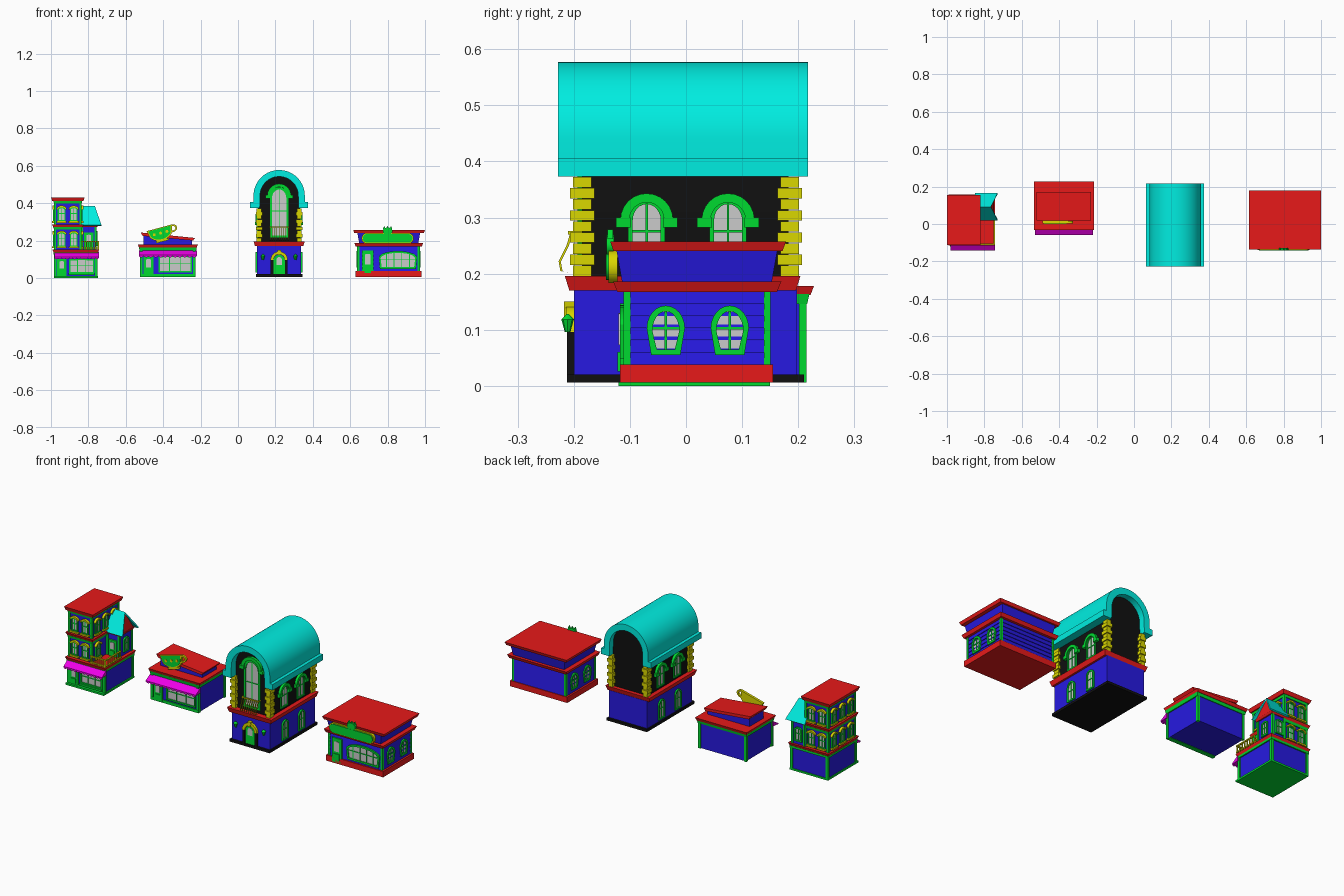
import bpy, bmesh
from math import sin, cos, pi, radians

if "Cube" in bpy.data.objects:
    bpy.data.objects.remove(bpy.data.objects["Cube"])

COL = dict(red=(.8, .01, .01, 1), blue=(.02, .01, .75, 1), green=(0, .7, .03, 1), cyan=(0, .85, .75, 1),
           yellow=(.7, .68, 0, 1), black=(.005, .005, .005, 1), magenta=(.85, 0, .8, 1))
MATS = {}
for k, c in COL.items():
    MATS[k] = bpy.data.materials.new(k)
    MATS[k].diffuse_color = c

def finish(name, bm, col):
    bmesh.ops.recalc_face_normals(bm, faces=bm.faces)
    me = bpy.data.meshes.new(name)
    bm.to_mesh(me)
    bm.free()
    if col:
        me.materials.append(MATS[col])
    ob = bpy.data.objects.new(name, me)
    bpy.context.collection.objects.link(ob)
    return ob

# Wall frames: u along the wall, v up, d outward coordinate
def at(f, u, v, d):
    return {'F': (u, -d, v), 'B': (u, d, v), 'R': (d, u, v), 'L': (-d, u, v)}[f]

def prism(name, pts, f, d0, d1, col):
    bm = bmesh.new()
    a = [bm.verts.new(at(f, u, v, d0)) for u, v in pts]
    b = [bm.verts.new(at(f, u, v, d1)) for u, v in pts]
    bm.faces.new(a)
    bm.faces.new(b)
    for i in range(len(a)):
        j = (i + 1) % len(a)
        bm.faces.new((a[i], a[j], b[j], b[i]))
    return finish(name, bm, col)

def ring(name, outer, inner, f, d0, d1, col, closed=True):
    bm = bmesh.new()
    L = [[bm.verts.new(at(f, u, v, d)) for u, v in p]
         for p, d in ((outer, d0), (outer, d1), (inner, d1), (inner, d0))]
    n = len(outer)
    for k in range(4):
        for i in range(n if closed else n - 1):
            j = (i + 1) % n
            bm.faces.new((L[k][i], L[k][j], L[(k+1) % 4][j], L[(k+1) % 4][i]))
    if not closed:
        bm.faces.new([l[0] for l in L])
        bm.faces.new([l[-1] for l in L])
    return finish(name, bm, col)

# Box whose bottom is inset by flare (cornices, parapets)
def box(name, x0, x1, y0, y1, z0, z1, col, flare=0):
    bm = bmesh.new()
    s = flare
    a = [bm.verts.new(p) for p in ((x0+s, y0+s, z0), (x1-s, y0+s, z0), (x1-s, y1-s, z0), (x0+s, y1-s, z0))]
    b = [bm.verts.new(p) for p in ((x0, y0, z1), (x1, y0, z1), (x1, y1, z1), (x0, y1, z1))]
    bm.faces.new(a)
    bm.faces.new(b)
    for i in range(4):
        bm.faces.new((a[i], a[(i+1) % 4], b[(i+1) % 4], b[i]))
    return finish(name, bm, col)

def rect(u0, u1, v0, v1):
    return [(u0, v0), (u1, v0), (u1, v1), (u0, v1)]

def arc(u, v, ru, rv, a0=0, a1=180, n=12):
    return [(u + ru*cos(radians(a0 + (a1-a0)*i/n)), v + rv*sin(radians(a0 + (a1-a0)*i/n))) for i in range(n+1)]

def arch(u, z, w, h, rise, taper=0):
    return [(u - w/2 + taper, z), (u + w/2 - taper, z)] + arc(u, z + h - rise, w/2, rise)

# Arched window: frame, glass, glazing bars
def window(name, f, u, z, w, h, d, rise, taper=0, t=.008, bars=1, col='green'):
    inner = arch(u, z + t, w - 2*t, h - 2*t, max(rise - t/2, .003), taper)
    ring(name + "_frame", arch(u, z, w, h, rise, taper), inner, f, d - .004, d + .008, col)
    prism(name + "_glass", inner, f, d - .004, d + .002, None)
    for i in range(bars):
        c = u - w/2 + w*(i+1)/(bars+1)
        prism(name + "_bar", rect(c-.002, c+.002, z + t/2, z + h - t), f, d, d + .005, col)
    prism(name + "_crossbar", rect(u-w/2+t/2+taper/2, u+w/2-t/2-taper/2, z+h*.52, z+h*.52+.004), f, d, d + .005, col)

# Half-round hood with feet
def hood(name, f, u, z, r0, r1, d, col='green', feet=.008):
    ring(name, arc(u, z, r1, r1), arc(u, z, r0, r0), f, d - .004, d + .014, col, False)
    for s in (-1, 1):
        a, b = sorted((u + s*(r0 - .002), u + s*(r1 + feet)))
        prism(name + "_foot", rect(a, b, z - .014, z + .004), f, d - .004, d + .016, col)

def posts(name, x0, x1, y0, y1, z0, z1, w, col):
    for x in (x0, x1):
        for y in (y0, y1):
            box(name, x-w, x+w, y-w, y+w, z0, z1, col)

def door(name, u, z, w, h, d):
    prism(name + "_frame", rect(u-w/2, u+w/2, z, z+h), 'F', d-.004, d+.008, 'green')
    prism(name + "_pane", arch(u, z+h*.45, w*.5, h*.42, .006), 'F', d, d+.01, None)
    prism(name + "_panel", rect(u-w*.28, u+w*.28, z+h*.1, z+h*.36), 'F', d, d+.012, 'green')

def awning(x0, x1, y, out, z0, z1):
    prism("awning", [(y+.004, z1), (y-out, z0+.012), (y-out, z0+.007), (y+.004, z0+.01)], 'R', x0, x1, 'magenta')
    n = 12
    w = (x1-x0)/n
    for i in range(n):
        prism("awning_scallop", arc(x0+w*(i+.5), z0+.009, w/2, .009, 180, 360, 6), 'F', out-y-.003, out-y, 'magenta')

# ---------- Townhouse ----------
box("townhouse_base", -.985, -.748, -.12, .15, 0, .01, 'green')
box("townhouse_ground_floor", -.98, -.755, -.1, .145, .01, .142, 'blue')
posts("townhouse_ground_post", -.978, -.757, -.1, .143, .008, .142, .007, 'green')
box("townhouse_ground_band", -.987, -.748, -.109, .152, .125, .137, 'green')
box("townhouse_ledge", -.992, -.742, -.115, .157, .137, .152, 'red', .006)
door("townhouse_door", -.942, .01, .052, .092, .1)
window("shop_window", 'F', -.836, .025, .135, .078, .1, .004, bars=2)
box("shop_sill", -.905, -.767, -.115, -.098, .016, .026, 'green')
awning(-.982, -.744, -.105, .037, .1, .14)
for z0, z1 in ((.152, .272), (.287, .412)):
    box("townhouse_floor", -.98, -.84, -.095, .14, z0, z1, 'blue')
    posts("townhouse_post", -.978, -.842, -.093, .138, z0, z1, .006, 'green')
    box("townhouse_band", -.987, -.833, -.102, .147, z1-.014, z1, 'green', .003)
    walls = [('F', u, .095) for u in (-.943, -.878)] + [('B', u, .14) for u in (-.943, -.878)]
    walls += [('L', u, .98) for u in (-.05, .022, .095)]
    walls += [('R', u, -.84) for u in ((-.045,) if z0 < .2 else (-.05, .022, .095))]
    for f, u, d in walls:
        window("townhouse_window", f, u, z0+.016, .042, .076, d, .012, t=.006)
        ring("window_cap", arc(u, z0+.08, .027, .02), arc(u, z0+.08, .02, .011), f, d-.003, d+.013, 'yellow', False)
        prism("window_sill", rect(u-.027, u+.027, z0+.008, z0+.017), f, d-.003, d+.014, 'yellow')
box("townhouse_cornice", -.995, -.825, -.108, .153, .271, .287, 'red', .007)
box("townhouse_roof", -1, -.82, -.113, .156, .411, .431, 'red', .007)

# Side wing with gable and balcony
box("wing_wall", -.842, -.76, .035, .145, .152, .28, 'blue')
posts("wing_post", -.834, -.762, .037, .143, .152, .28, .006, 'green')
door("wing_door", -.798, .153, .05, .09, -.035)
window("wing_window", 'R', .09, .17, .045, .08, -.76, .012)
window("wing_rear_window", 'B', -.8, .17, .045, .08, .145, .012)
box("wing_cornice", -.845, -.748, .026, .154, .272, .284, 'red', .005)
bm = bmesh.new()
gv = [bm.verts.new(p) for p in ((-.75, .03, .28), (-.75, .15, .28), (-.765, .092, .376),
                                (-.85, .03, .28), (-.85, .15, .28), (-.85, .092, .376))]
for q in ((0, 1, 2), (3, 4, 5), (0, 1, 4, 3), (1, 2, 5, 4), (2, 0, 3, 5)):
    bm.faces.new([gv[i] for i in q])
finish("wing_gable", bm, 'red')
for eave in (.02, .165):
    bm = bmesh.new()
    o = .007 if eave < .09 else -.007
    q = [[bm.verts.new(p) for p in ((-.85, .092, .385-k), (-.765, .092, .385-k), (-.73, eave+o*h, .282-h*.004), (-.85, eave+o*h, .282-h*.004))]
         for k, h in ((0, 0), (.012, 1))]
    bm.faces.new(q[0])
    bm.faces.new(q[1])
    for i in range(4):
        bm.faces.new((q[0][i], q[0][(i+1) % 4], q[1][(i+1) % 4], q[1][i]))
    finish("wing_roof_slope", bm, 'cyan')
for z in (.158, .192):
    box("balcony_rail_front", -.84, -.742, -.112, -.104, z, z+.006, 'yellow')
    box("balcony_rail_side", -.75, -.742, -.112, .03, z, z+.006, 'yellow')
for i in range(8):
    box("balcony_baluster", -.748, -.744, -.108+i*.019, -.104+i*.019, .152, .194, 'yellow')
    box("balcony_baluster", -.836+i*.012, -.832+i*.012, -.11, -.106, .152, .194, 'yellow')

# ---------- Cafe with cup sign ----------
box("cafe_wall", -.52, -.23, -.02, .212, .008, .15, 'blue')
posts("cafe_post", -.517, -.233, -.018, .208, .006, .15, .007, 'green')
box("cafe_plinth", -.52, -.23, -.026, 0, .006, .022, 'green')
box("cafe_band", -.53, -.22, -.027, .22, .146, .164, 'green', .004)
box("cafe_cornice", -.535, -.215, -.032, .228, .162, .178, 'red', .006)
awning(-.53, -.22, -.02, .04, .11, .148)
door("cafe_door", -.478, .01, .055, .105, .02)
window("cafe_window", 'F', -.336, .03, .18, .09, .02, .004, bars=2)
prism("cafe_attic", [(-.505, .177), (-.245, .177), (-.245, .207), (-.505, .227)], 'F', -.158, -.034, 'blue')
prism("cafe_attic_roof", [(-.51, .225), (-.24, .2), (-.23, .214), (-.52, .243)], 'F', -.172, -.02, 'red')
def tilt(pts):
    a = radians(15)
    return [(-.415 + u*cos(a) - v*sin(a), .243 + u*sin(a) + v*cos(a)) for u, v in pts]
cup = [(-.07, .026), (.07, .026)] + arc(0, 0, .064, .043, 0, -180, 12)
prism("cup_sign", tilt(cup), 'F', -.018, -.004, 'yellow')
prism("cup_face", tilt([(u*.88, v*.84) for u, v in cup]), 'F', -.006, -.001, 'green')
ring("cup_handle", tilt(arc(.066, .005, .028, .021, -100, 100)), tilt(arc(.066, .005, .018, .012, -100, 100)), 'F', -.016, -.004, 'yellow', False)
prism("cup_saucer", tilt(rect(-.035, .035, -.05, -.04)), 'F', -.018, -.004, 'yellow')
for u in (-.035, 0, .035):
    prism("cup_dot", tilt(arc(u, -.003, .008, .008, 0, 330, 11)), 'F', -.002, .001, 'yellow')

# ---------- Tower with barrel roof ----------
X = .22
box("tower_base", X-.125, X+.125, -.212, .21, .006, .02, 'black')
box("tower_lower_wall", X-.118, X+.118, -.2, .198, .02, .172, 'blue')
box("tower_cornice", X-.137, X+.137, -.216, .204, .17, .196, 'red', .008)
prism("tower_upper_wall", [(X-.112, .195), (X+.112, .195), (X+.112, .42)] + arc(X, .44, .106, .106, n=20) + [(X-.112, .42)],
      'F', -.183, .185, 'black')
prism("barrel_roof", [(X+.155, .373), (X+.155, .406), (X+.137, .406)] + arc(X, .44, .137, .137, n=32) +
      [(X-.137, .406), (X-.155, .406), (X-.155, .373), (X-.104, .373)] + arc(X, .44, .102, .102, 180, 0, 32) + [(X+.104, .373)],
      'F', -.217, .228, 'cyan')
for sx in (-1, 1):
    for sy in (-1, 1):
        for i in range(9):
            w = .022 if i % 2 else .016
            x, y = X + sx*.107, sy*.185
            box("tower_quoin", x-w*.8, x+w*.8, y-w*.8-.004, y+w*.8+.004, .196+i*.0197, .2145+i*.0197, 'yellow')
for f, d in (('R', X), ('L', -X)):
    for u in (-.07, .075):
        window("tower_upper_window", f, u, .21, .066, .122, d+.112, .033)
        hood("tower_window_hood", f, u, .296, .031, .047, d+.112)
        window("tower_lower_window", f, u, .03, .056, .11, d+.118, .028)
window("tower_front_window", 'F', X, .215, .1, .27, .185, .05, t=.012)
hood("tower_front_hood", 'F', X, .44, .046, .064, .185, feet=.01)
prism("tower_door", arch(X, .015, .06, .108, .03), 'F', .195, .206, 'green')
prism("tower_door_pane", arch(X, .07, .03, .042, .015), 'F', .2, .208, None)
ring("tower_door_arch", arc(X, .096, .046, .046), arc(X, .096, .03, .03), 'F', .195, .214, 'yellow', False)
prism("door_keystone", [(X-.006, .122), (X+.006, .122), (X+.01, .15), (X-.01, .15)], 'F', .195, .217, 'yellow')
for s in (-1, 1):
    prism("door_jamb", rect(X+s*.038-.007, X+s*.038+.007, .006, .096), 'F', .195, .212, 'black')
    # wall lantern
    bpy.ops.mesh.primitive_cone_add(vertices=8, radius1=.005, radius2=.011, depth=.022, location=(X+s*.087, -.211, .107))
    lamp = bpy.context.object
    lamp.name = "lantern"
    lamp.data.materials.append(MATS['green'])
    bpy.ops.mesh.primitive_cone_add(vertices=8, radius1=.012, radius2=.002, depth=.01, location=(X+s*.087, -.211, .123))
    bpy.context.object.name = "lantern_cap"
    bpy.context.object.data.materials.append(MATS['green'])
# Bellied balcony rail
rail = [(-.206, .274), (-.213, .25), (-.227, .222), (-.224, .205), (-.206, .2)]
for i in range(9):
    u = X - .048 + i*.012
    ring("tower_baluster", rail, [(y+.004, z-.001) for y, z in rail], 'R', u-.0015, u+.0015, 'yellow', False)
box("tower_rail", X-.052, X+.052, -.21, -.204, .27, .276, 'yellow')
for s in (-1, 1):
    box("tower_rail_end", X+s*.05-.002, X+s*.05+.002, -.21, -.184, .27, .276, 'yellow')

# ---------- Diner with long sign ----------
box("diner_base", .628, .982, -.118, .155, .006, .038, 'red')
box("diner_wall", .642, .968, -.107, .147, .038, .168, 'blue')
for i in range(6):
    box("diner_siding", .641, .969, -.108, .148, .038+i*.0217, .0582+i*.0217, 'blue', -.003)
posts("diner_post", .643, .967, -.105, .145, .036, .168, .006, 'green')
box("diner_cornice", .622, .99, -.13, .17, .167, .186, 'red', .008)
box("diner_parapet", .638, .974, -.124, .163, .186, .242, 'blue', .01)
box("diner_roof", .616, 1, -.135, .178, .24, .257, 'red', .006)
for f, d in (('R', .969), ('L', -.641)):
    for u in (-.036, .078):
        window("diner_side_window", f, u, .055, .068, .088, d, .04, .008, t=.01)
door("diner_door", .694, .012, .06, .135, .11)
window("diner_front_window", 'F', .855, .048, .205, .096, .11, .035, .006, t=.01, bars=4)
pill = lambda r: arc(.91, .212, r, r, -90, 90) + arc(.69, .212, r, r, 90, 270)
prism("diner_sign", pill(.029), 'F', .122, .138, 'yellow')
prism("diner_sign_face", pill(.023), 'F', .13, .143, 'green')
prism("sign_pot", arc(.8, .25, .026, .02, 0, 345, 23), 'F', .128, .142, 'green')
for u in (.782, .8, .818):
    prism("sign_pot_finial", [(u-.007, .262), (u+.007, .262), (u, .279)], 'F', .13, .14, 'green')

# Smooth rounded surfaces, keep edges sharp
bpy.ops.object.select_all(action='SELECT')
bpy.context.view_layer.objects.active = lamp
bpy.ops.object.shade_smooth_by_angle(angle=radians(25))

for m in bpy.data.materials:
    if m.users and not m.is_grease_pencil:
        m.use_nodes = True
        m.node_tree.nodes["Principled BSDF"].inputs["Base Color"].default_value = m.diffuse_color
